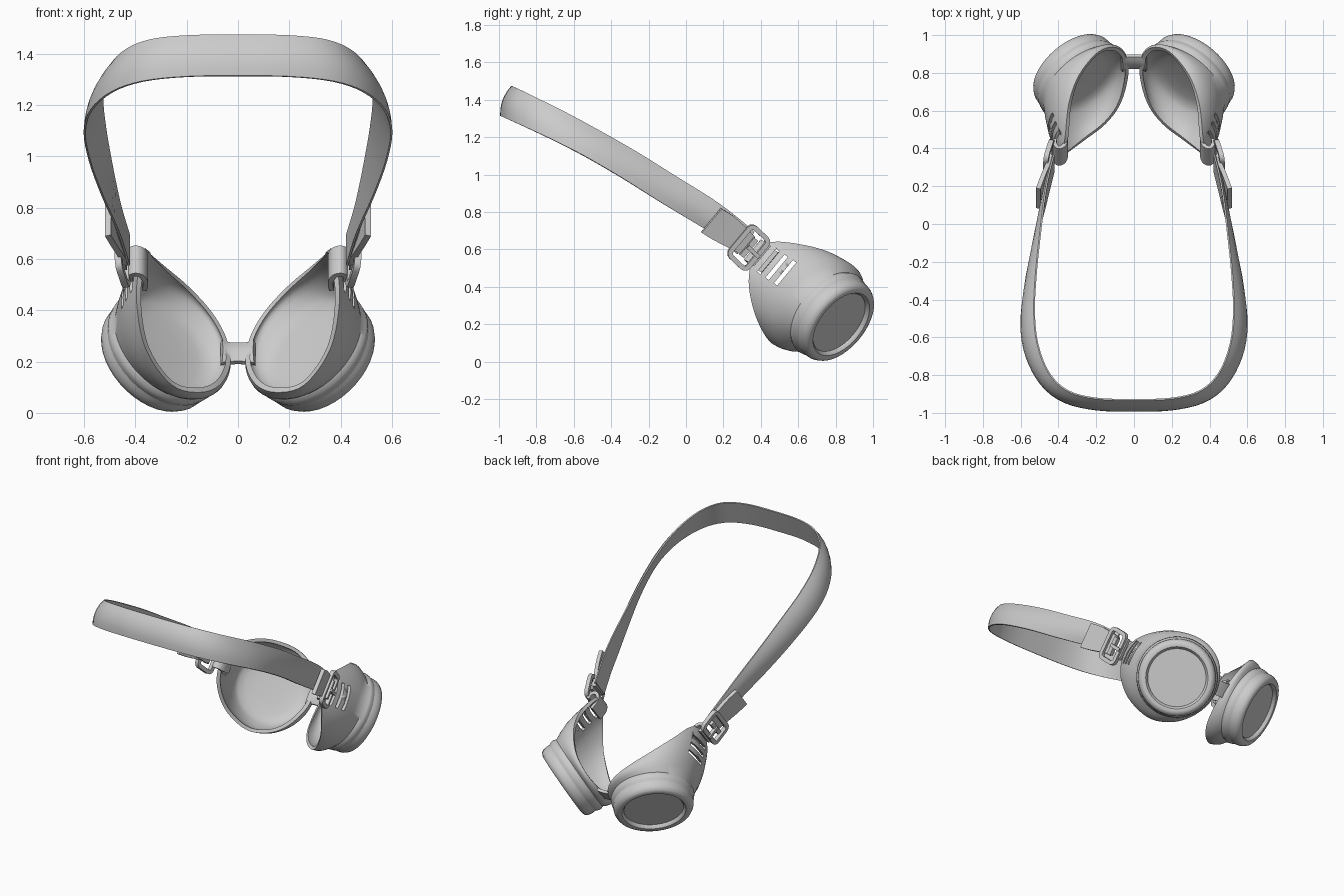
import bpy, bmesh, math
from mathutils import Vector as V

if "Cube" in bpy.data.objects:
    bpy.data.objects.remove(bpy.data.objects["Cube"])

GREY = bpy.data.materials.new("grey")
GREY.diffuse_color = (0.6, 0.6, 0.6, 1)
GREY.use_nodes = True
GREY.node_tree.nodes["Principled BSDF"].inputs["Base Color"].default_value = GREY.diffuse_color

N = V((0.55, 0.64, -0.53)).normalized()      # direction the lens faces
C = V((0.338, 0.826, 0.203))                 # lens ring centre
E1 = N.cross(V((0, 0, 1))).normalized()
E2 = N.cross(E1).normalized()
ALONG = V((-0.23, 0.71, -0.67)).normalized()  # strap direction at the buckle
ACROSS = V((0, 0.64, 0.77)).normalized()      # strap width direction there


def add(name, verts, faces, mirror=True, angle=40):
    me = bpy.data.meshes.new(name)
    me.from_pydata([tuple(v) for v in verts], [], faces)
    bm = bmesh.new()
    bm.from_mesh(me)
    bmesh.ops.remove_doubles(bm, verts=bm.verts, dist=1e-5)
    bmesh.ops.recalc_face_normals(bm, faces=bm.faces)
    bm.to_mesh(me)
    bm.free()
    ob = bpy.data.objects.new(name, me)
    bpy.context.collection.objects.link(ob)
    me.materials.append(GREY)
    bpy.ops.object.select_all(action='DESELECT')
    bpy.context.view_layer.objects.active = ob
    ob.select_set(True)
    bpy.ops.object.shade_smooth_by_angle(angle=math.radians(angle))
    if mirror:
        ob.modifiers.new("mirror", 'MIRROR').use_mirror_merge = False
    return ob


def spline(pts, n, closed=False):
    """Smooth curve through the points, n steps per span."""
    pts = [V(p) for p in pts]
    k = len(pts)
    get = (lambda i: pts[i % k]) if closed else (lambda i: pts[max(0, min(k - 1, i))])
    out = []
    for i in range(k if closed else k - 1):
        a, b, c, d = (get(i + j) for j in (-1, 0, 1, 2))
        for s in range(n):
            t = s / n
            out.append(0.5 * (2 * b + (c - a) * t + (2 * a - 5 * b + 4 * c - d) * t * t
                              + (3 * b - a - 3 * c + d) * t ** 3))
    return out if closed else out + [pts[-1]]


def tube(name, rows, closed=False, mirror=True, angle=40):
    """Skin a list of equal cross-section loops."""
    m, k = len(rows), len(rows[0])
    faces = [(i * k + j, i * k + (j + 1) % k, (i + 1) % m * k + (j + 1) % k, (i + 1) % m * k + j)
             for i in range(m if closed else m - 1) for j in range(k)]
    if not closed:
        faces += [tuple(range(k)), tuple(range((m - 1) * k, m * k))]
    return add(name, [v for r in rows for v in r], faces, mirror, angle)


def ribbon(name, pts, widths, thick, n=4, mirror=True, bulge=0.0):
    """Band along a path; widths are half-width vectors, bulge rounds one face."""
    P, W = spline(pts, n), spline(widths, n)
    rows = []
    for i, (p, w) in enumerate(zip(P, W)):
        tan = P[min(i + 1, len(P) - 1)] - P[max(i - 1, 0)]
        o = tan.cross(w).normalized()
        face = [p + w * s + o * (thick / 2 + bulge * (1 - s * s)) for s in (1, .6, .2, -.2, -.6, -1)]
        rows.append(face + [p - w - o * thick / 2, p + w - o * thick / 2])
    return tube(name, rows, mirror=mirror)


def lathe(name, profile, seg=40):
    """Closed (radius, depth) profile turned round the lens axis."""
    rows = []
    for i in range(seg):
        a = 2 * math.pi * i / seg
        d = E1 * math.cos(a) + E2 * math.sin(a)
        rows.append([C + d * r + N * t for r, t in profile])
    return tube(name, rows, closed=True)


# Eye cup: loft from a band behind the lens to the face-shaped rim, with a bowl inside
RIM = [(.385, .37, .58), (.365, .46, .64), (.345, .64, .622), (.29, .79, .575), (.19, .91, .49),
       (.1, .935, .39), (.045, .89, .29), (.03, .79, .19), (.07, .64, .11), (.15, .53, .08),
       (.26, .445, .11), (.36, .37, .25), (.395, .335, .43)]
rows = []
for p in spline(RIM, 5, True):
    rel = p - C
    d = (rel - N * rel.dot(N)).normalized()
    at = lambda r, t: C + d * r + N * t
    seat = at(.25, -.118)
    wall = [seat.lerp(p, s) + d * .016 * math.sin(math.pi * s) for s in (0, .2, .45, .7, .9, 1)]
    band = [at(0, -.06), at(.245, -.06), at(.254, -.078), at(.258, -.1)]
    bowl = [q - d * .022 for q in reversed(wall)]
    floor = [at(.205, -.1), at(.16, -.09), at(.09, -.085), at(0, -.085)]
    rows.append(band + wall + bowl + floor)
cup = tube("eye_cup", rows, closed=True, mirror=False, angle=50)

# Vent slots cut through the outer wall of the cup
cut_v, cut_f = [], []
for y, z in ((.44, .535), (.485, .505), (.53, .475)):
    b = len(cut_v)
    for x in (.33, .62):
        for s, t in ((-1, -1), (1, -1), (1, 1), (-1, 1)):
            cut_v.append(V((x, y, z)) + ACROSS * .08 * s + V((0, .77, -.64)) * .011 * t)
    cut_f += [tuple(b + i for i in f) for f in ((0, 1, 2, 3), (4, 5, 6, 7), (0, 1, 5, 4),
                                               (1, 2, 6, 5), (2, 3, 7, 6), (3, 0, 4, 7))]
cutter = add("slot_cutter", cut_v, cut_f, mirror=False)
cutter.hide_render = True
bpy.context.view_layer.objects.active = cup
mod = cup.modifiers.new("slots", 'BOOLEAN')
mod.operation, mod.solver, mod.object = 'DIFFERENCE', 'EXACT', cutter
bpy.ops.object.modifier_apply(modifier="slots")
bpy.data.objects.remove(cutter)
cup.modifiers.new("mirror", 'MIRROR').use_mirror_merge = False

# Rounded lens ring and the lens set into it
lathe("lens_ring", [(.183, -.03), (.186, -.006), (.198, .007), (.216, .009), (.234, .001), (.245, -.02),
                    (.248, -.045), (.246, -.068), (.183, -.068)])
disc = [[C + (E1 * math.cos(a) + E2 * math.sin(a)) * .19 + N * t
         for a in (2 * math.pi * i / 40 for i in range(40))] for t in (-.015, -.05)]
tube("lens", disc)

# Nose bridge
ribbon("nose_bridge", [(-.065, .848, .235), (-.03, .858, .232), (.03, .858, .232), (.065, .848, .235)],
       [(0, .037, .044), (0, .032, .037), (0, .032, .037), (0, .037, .044)], .018, mirror=False, bulge=.01)

# Head strap: one band, right half mirrored into a full path
half = [(.2, -.953, 1.39), (.36, -.913, 1.372), (.47, -.82, 1.328), (.54, -.67, 1.255),
        (.563, -.5, 1.165), (.548, -.3, 1.05), (.515, -.1, .925), (.48, .08, .815),
        (.455, .2, .735), (.425, .32, .635)]
half_w = [(0, .03, .08), (-.01, .03, .08), (-.02, .032, .077), (-.03, .035, .073),
          (-.035, .04, .068), (-.03, .042, .068), (-.018, .043, .068), (-.005, .045, .066),
          (0, .046, .06), (0, .046, .06)]
flip = lambda L: [(-x, y, z) for x, y, z in reversed(L)]
ribbon("head_strap", flip(half) + [(0, -.96, 1.393)] + half,
       flip(half_w) + [(0, .03, .08)] + half_w, .008, mirror=False, bulge=.018)

# Folded-back strap end outside the strap
ribbon("strap_end", [(.507, .135, .755), (.483, .2, .715), (.453, .28, .66), (.432, .33, .62)],
       [ACROSS * .083, ACROSS * .083, ACROSS * .07, ACROSS * .06], .024)

# Cup tab looped round the buckle
ribbon("cup_tab", [(.418, .408, .565), (.42, .385, .583), (.402, .362, .592), (.375, .37, .585),
                   (.36, .4, .56), (.365, .45, .53)], [ACROSS * .07] * 6, .02)

# Buckle: rounded frame, cross bar and prong
mid = V((.45, .335, .61))
face = ALONG.cross(ACROSS).normalized()


def bar(name, path, r, closed):
    rows = []
    for i, p in enumerate(path):
        k = len(path)
        tan = (path[(i + 1) % k] - path[i - 1]) if closed else path[-1] - path[0]
        side = tan.cross(face).normalized() * r
        rows.append([p + side + face * r, p - side + face * r, p - side - face * r, p + side - face * r])
    tube(name, rows, closed)


frame = []
for sx, sy, a0 in ((1, 1, 0), (-1, 1, 90), (-1, -1, 180), (1, -1, 270)):
    for a in (0, 30, 60, 90):
        q = math.radians(a0 + a)
        frame.append(mid + ALONG * (sx * .04 + .025 * math.cos(q)) + ACROSS * (sy * .075 + .025 * math.sin(q)))
bar("buckle_frame", frame, .013, True)
bar("buckle_bar", [mid - ACROSS * .06, mid + ACROSS * .06], .014, False)
bar("buckle_prong", [mid - ALONG * .01 + face * .012, mid + ALONG * .075 + face * .012], .011, False)
